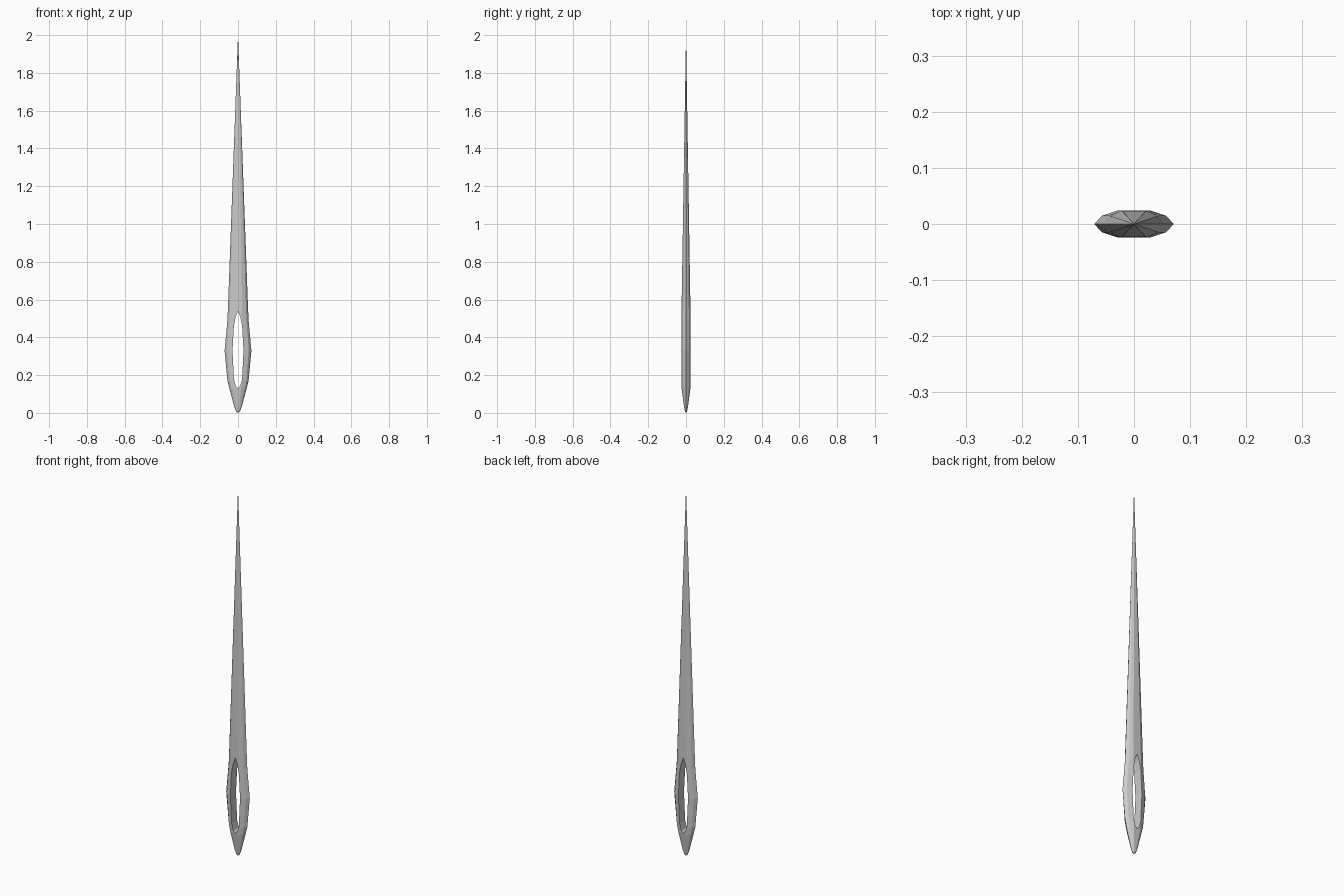
import bpy, bmesh

if "Cube" in bpy.data.objects:
    bpy.data.objects.remove(bpy.data.objects["Cube"])

def mesh_object(name, bm):
    bmesh.ops.recalc_face_normals(bm, faces=bm.faces)
    me = bpy.data.meshes.new(name)
    bm.to_mesh(me)
    bm.free()
    ob = bpy.data.objects.new(name, me)
    bpy.context.collection.objects.link(ob)
    return ob

# Needle shaft: flattened ten-sided sections (height, half width, half depth)
sections = [(0.008, 0.010, 0.006), (0.03, 0.019, 0.010), (0.13, 0.046, 0.0235),
            (0.17, 0.056, 0.024), (0.33, 0.071, 0.024), (0.49, 0.056, 0.024),
            (0.56, 0.053, 0.0235)]
quarter = [(1, 0), (0.80, 0.62), (0.41, 1)]
outline = (quarter + [(-x, y) for x, y in reversed(quarter)]
           + [(-x, -y) for x, y in quarter[1:]]
           + [(x, -y) for x, y in reversed(quarter[1:])])

bm = bmesh.new()
rings = [[bm.verts.new((x * w, y * d, z)) for x, y in outline] for z, w, d in sections]
n = len(outline)
for a, b in zip(rings, rings[1:]):
    for i in range(n):
        bm.faces.new((a[i], a[(i + 1) % n], b[(i + 1) % n], b[i]))
for ring, z in ((rings[0], 0), (rings[-1], 2)):
    tip = bm.verts.new((0, 0, z))
    for i in range(n):
        bm.faces.new((ring[i], ring[(i + 1) % n], tip))
needle = mesh_object("needle", bm)

# Eye cutter: long pointed oval pushed through the depth
right = [(0.0, 0.13), (0.012, 0.142), (0.022, 0.18), (0.029, 0.33),
         (0.022, 0.46), (0.012, 0.51), (0.0, 0.54)]
eye = right + [(-x, z) for x, z in reversed(right[1:-1])]
bm = bmesh.new()
face = bm.faces.new([bm.verts.new((x, -0.1, z)) for x, z in eye])
ext = bmesh.ops.extrude_face_region(bm, geom=[face])
bmesh.ops.translate(bm, vec=(0, 0.2, 0),
                    verts=[g for g in ext["geom"] if isinstance(g, bmesh.types.BMVert)])
cutter = mesh_object("eye_cutter", bm)
cutter.hide_render = True
cutter.hide_viewport = True

cut = needle.modifiers.new("eye", "BOOLEAN")
cut.operation = "DIFFERENCE"
cut.solver = "EXACT"
cut.object = cutter
